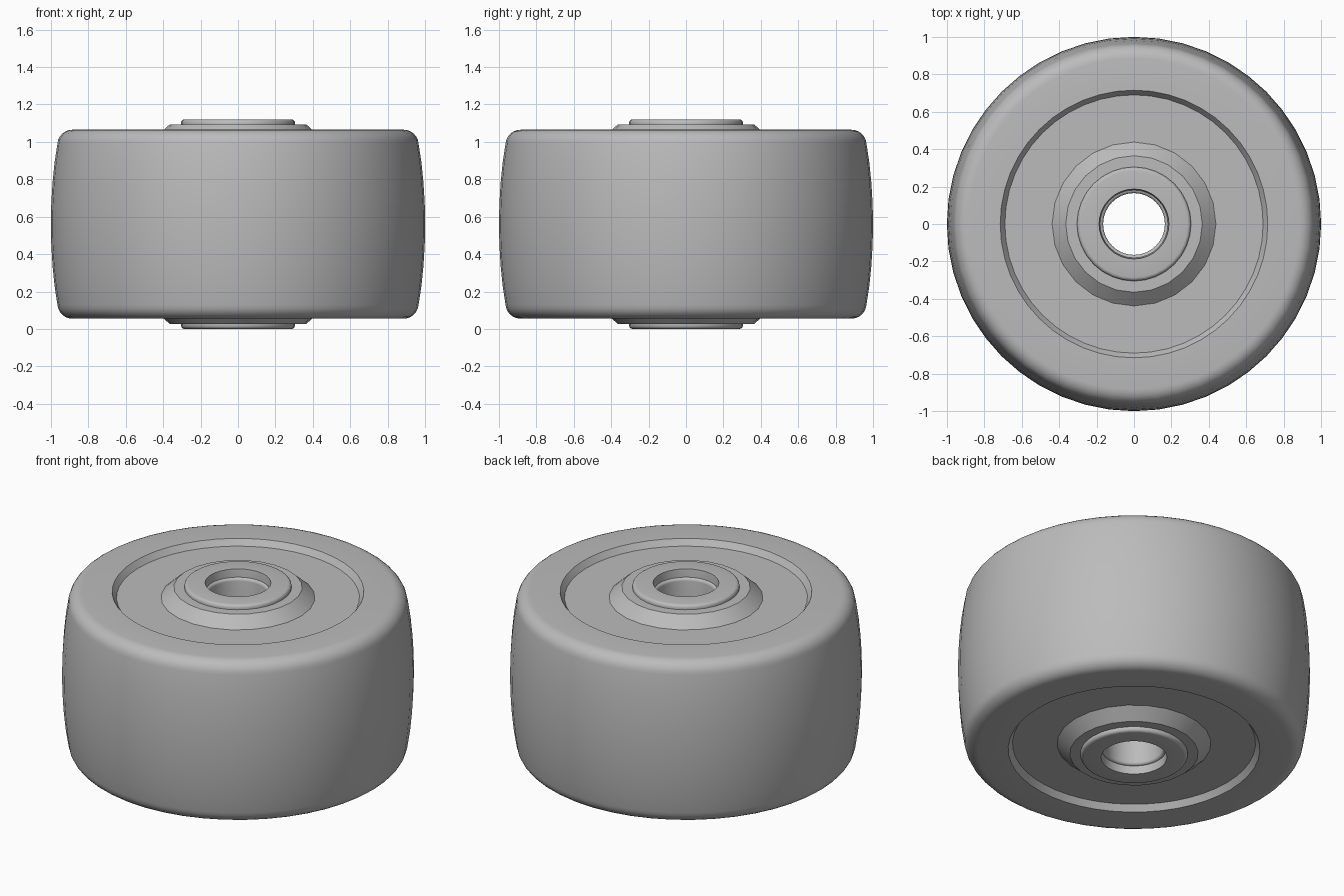
import bpy
import bmesh
from math import sin, cos, radians, tau

MID = 0.56  # height of the mirror plane

cube = bpy.data.objects.get("Cube")
if cube:
    bpy.data.objects.remove(cube, do_unlink=True)

grey = bpy.data.materials.new("plain grey")
grey.use_nodes = True
colour = (0.5, 0.5, 0.5, 1)
grey.diffuse_color = colour
grey.node_tree.nodes["Principled BSDF"].inputs["Base Color"].default_value = colour


def arc(r, h, radius, start, end, steps=6):
    """Points of a rounded corner in the (radius, height) plane."""
    angles = [radians(start + (end - start) * i / steps) for i in range(steps + 1)]
    return [(r + radius * cos(a), h + radius * sin(a)) for a in angles]


def turned(name, upper, sides):
    """Turn an upper half profile and its mirror image into a closed ring."""
    profile = upper + [(r, -h) for r, h in reversed(upper) if h > 0]
    bm = bmesh.new()
    rings = []
    for i in range(sides):
        a = tau * i / sides
        rings.append([bm.verts.new((r * cos(a), r * sin(a), MID + h)) for r, h in profile])
    n = len(profile)
    for i in range(sides):
        here, there = rings[i], rings[(i + 1) % sides]
        for j in range(n):
            k = (j + 1) % n
            bm.faces.new((here[j], here[k], there[k], there[j]))
    bmesh.ops.recalc_face_normals(bm, faces=bm.faces)
    mesh = bpy.data.meshes.new(name)
    bm.to_mesh(mesh)
    bm.free()
    mesh.materials.append(grey)
    obj = bpy.data.objects.new(name, mesh)
    bpy.context.collection.objects.link(obj)
    bpy.ops.object.select_all(action="DESELECT")
    obj.select_set(True)
    bpy.context.view_layer.objects.active = obj
    bpy.ops.object.shade_smooth_by_angle(angle=radians(28))


# Tread: sloped recess wall, flat rim, rounded shoulder and crowned face
crown = [(1 - 0.035 * (h / 0.44) ** 2, h) for h in (0.33, 0.22, 0.11, 0)]
turned("tread", [(0.69, 0.468), (0.715, 0.505)]
       + arc(0.885, 0.425, 0.08, 90, 5) + crown, 48)

# Web: flat disc at the bottom of each recess
turned("web", [(0.40, 0.468), (0.695, 0.468)], 48)

# Hub: conical boss on both sides
turned("hub", [(0.29, 0.533), (0.365, 0.533), (0.44, 0.466)], 24)

# Bearing sleeve: rounded collar standing out of the hub
turned("bearing_sleeve", [(0.18, 0.50), (0.187, 0.56)]
       + arc(0.285, 0.54, 0.02, 90, 0, 4) + [(0.305, 0.50)], 32)

# Axle bushing: set back inside the sleeve, with a softened mouth
turned("axle_bushing", arc(0.182, 0.494, 0.017, 180, 90, 4) + [(0.20, 0.511)], 32)
